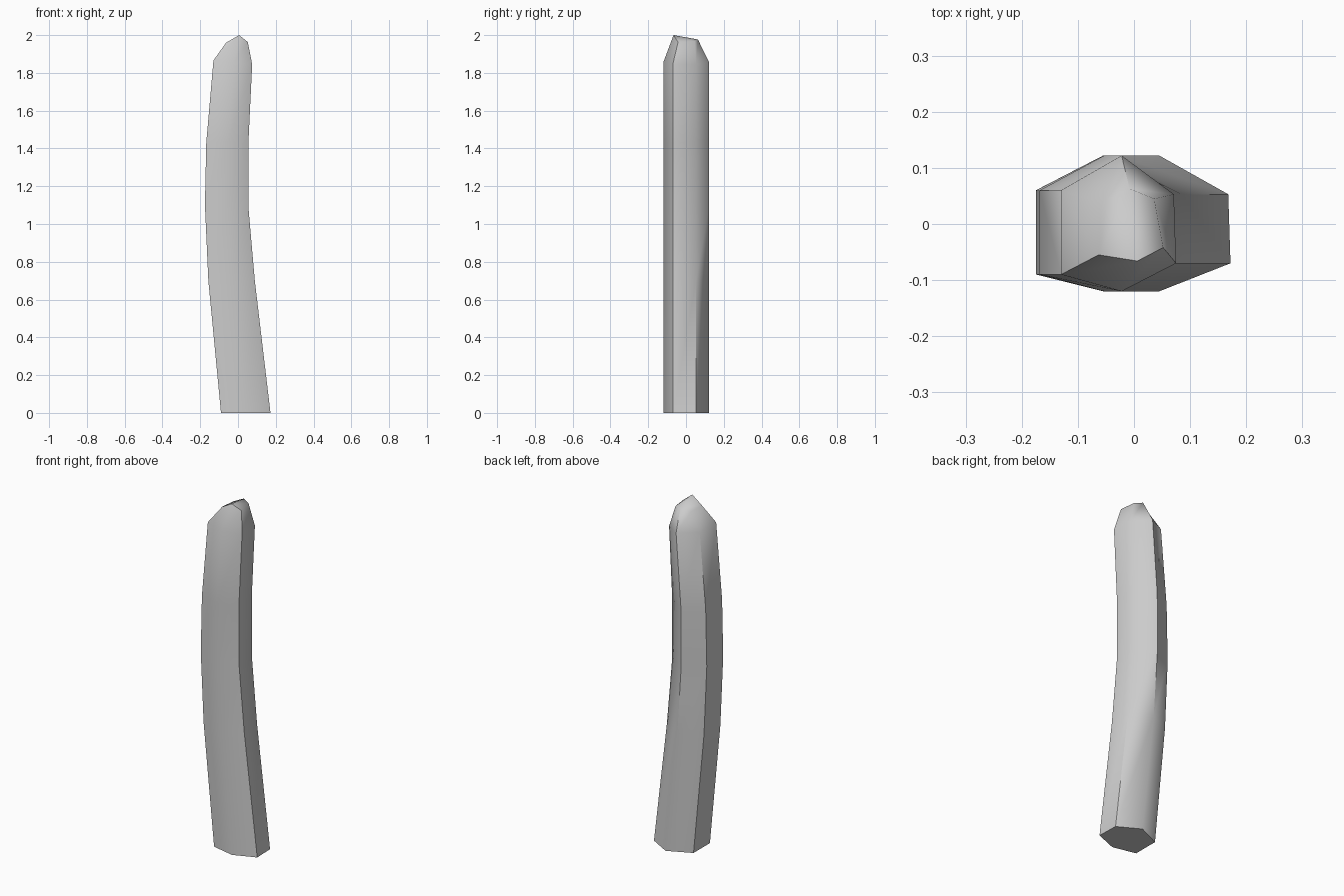
import bpy, bmesh, math

if "Cube" in bpy.data.objects:
    bpy.data.objects.remove(bpy.data.objects["Cube"])

# Ring stations: left (x, z), middle (x, z), right (x, z) follow the bend
stations = [
    ((-0.09, 0.0), (0.045, 0.0), (0.17, 0.0)),
    ((-0.157, 0.7), (-0.03, 0.7), (0.087, 0.7)),
    ((-0.175, 1.1), (-0.055, 1.1), (0.053, 1.09)),
    ((-0.168, 1.43), (-0.053, 1.43), (0.053, 1.43)),
    ((-0.13, 1.866), (-0.022, 1.856), (0.073, 1.845)),
]

bm = bmesh.new()
rings = []
for (lx, lz), (mx, mz), (rx, rz) in stations:
    # Six-sided stake section, counter-clockwise from the front left
    pts = [(lx, -0.09, lz), (mx, -0.12, mz), (rx + 0.002, -0.07, rz),
           (rx - 0.002, 0.053, rz), (mx, 0.122, mz), (lx, 0.06, lz)]
    rings.append([bm.verts.new(p) for p in pts])

# Chipped tip
tip = [(-0.063, -0.055, 1.96), (0.006, -0.066, 2.0), (0.052, -0.042, 1.963),
       (0.036, 0.045, 1.967), (-0.008, 0.063, 1.977), (-0.058, 0.037, 1.957)]
rings.append([bm.verts.new(p) for p in tip])

# Skin the rings and close both ends
for a, b in zip(rings, rings[1:]):
    for i in range(6):
        j = (i + 1) % 6
        bm.faces.new((a[i], a[j], b[j], b[i]))
bm.faces.new(rings[0][::-1])
t = rings[-1]
bm.faces.new((t[0], t[1], t[4], t[5]))
bm.faces.new((t[1], t[2], t[3], t[4]))
bmesh.ops.recalc_face_normals(bm, faces=bm.faces)

mesh = bpy.data.meshes.new("bent_stake")
bm.to_mesh(mesh)
bm.free()
stake = bpy.data.objects.new("bent_stake", mesh)
bpy.context.collection.objects.link(stake)
bpy.context.view_layer.objects.active = stake
stake.select_set(True)
bpy.ops.object.shade_smooth_by_angle(angle=math.radians(57))
